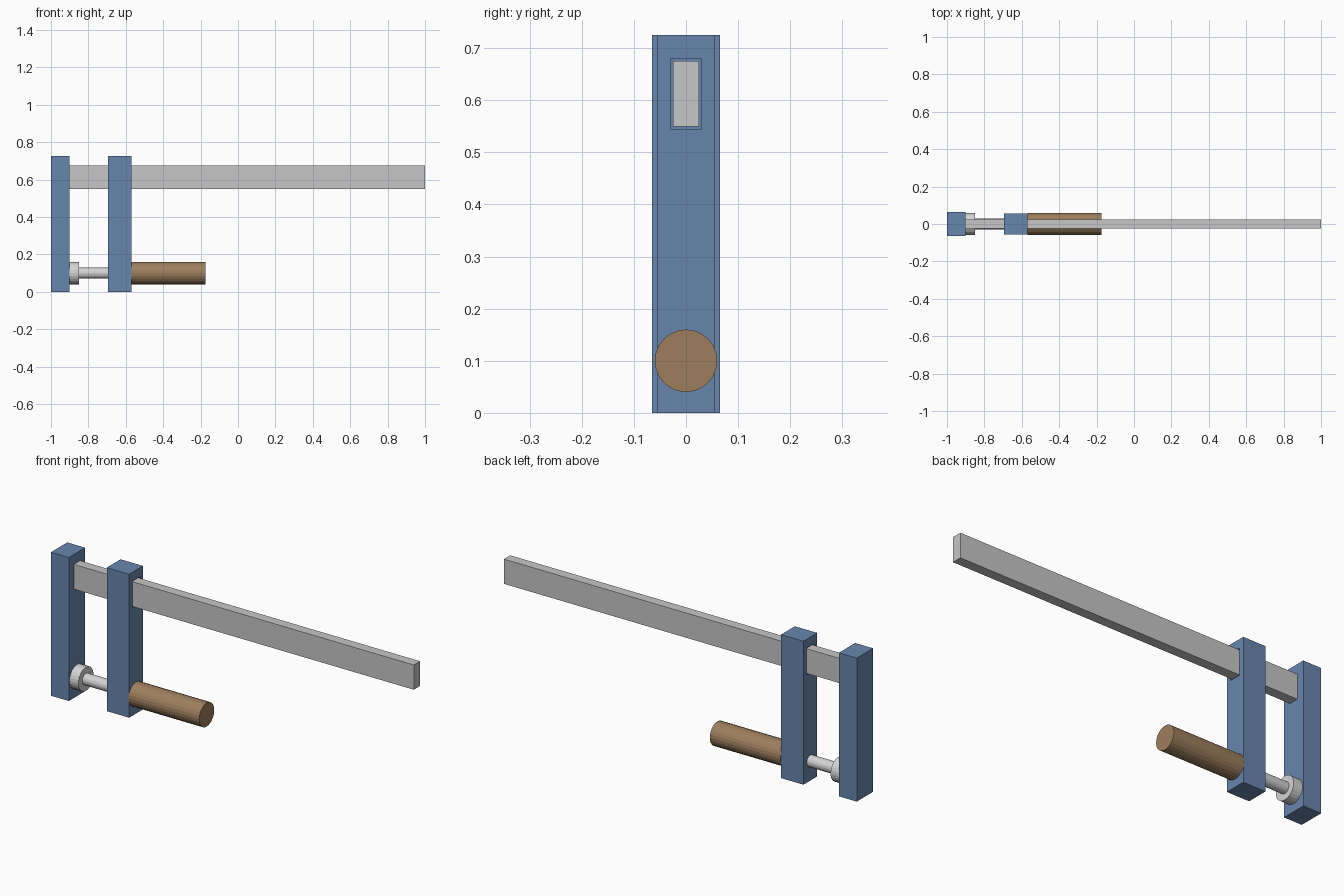
import bpy
from math import pi

cube = bpy.data.objects.get("Cube")
if cube:
    bpy.data.objects.remove(cube, do_unlink=True)


def material(name, rgb):
    m = bpy.data.materials.new(name)
    m.use_nodes = True
    m.diffuse_color = (*rgb, 1)
    m.node_tree.nodes["Principled BSDF"].inputs["Base Color"].default_value = (*rgb, 1)
    return m


blue = material("blue paint", (0.14, 0.24, 0.42))
steel = material("bar steel", (0.57, 0.57, 0.58))
bright = material("screw steel", (0.66, 0.66, 0.67))
wood = material("wood", (0.34, 0.21, 0.11))


def finish(name, mat):
    ob = bpy.context.object
    ob.name = name
    bpy.ops.object.transform_apply(location=False, rotation=True, scale=True)
    if mat:
        ob.data.materials.append(mat)
    return ob


def box(name, x, y, z, mat=None):
    """Box from (min, max) along x and z, and half width y."""
    bpy.ops.mesh.primitive_cube_add(size=1, location=(sum(x) / 2, 0, sum(z) / 2))
    bpy.context.object.scale = (x[1] - x[0], 2 * y, z[1] - z[0])
    return finish(name, mat)


def rod(name, x, radius, mat, sides=32):
    """Cylinder along x on the screw axis."""
    bpy.ops.mesh.primitive_cylinder_add(vertices=sides, radius=radius, depth=x[1] - x[0],
                                        location=(sum(x) / 2, 0, 0.1), rotation=(0, pi / 2, 0))
    return finish(name, mat)


# Jaws and bar
box("fixed_jaw", (-1, -0.9), 0.065, (0, 0.725), blue)
jaw = box("sliding_jaw", (-0.695, -0.57), 0.055, (0, 0.725), blue)
box("bar", (-0.905, 1), 0.025, (0.55, 0.675), steel)

# Slot that lets the jaw slide on the bar
slot = box("slot_cutter", (-0.8, -0.5), 0.03, (0.545, 0.68))
slot.hide_render = True
slot.hide_viewport = True
cut = jaw.modifiers.new("slot", "BOOLEAN")
cut.operation = "DIFFERENCE"
cut.solver = "EXACT"
cut.object = slot

# Screw, pressure pad and handle
rod("screw", (-0.86, -0.565), 0.029, bright, 24)
rod("pressure_pad", (-0.9, -0.85), 0.06, bright, 24)
rod("handle", (-0.57, -0.175), 0.06, wood, 24)
